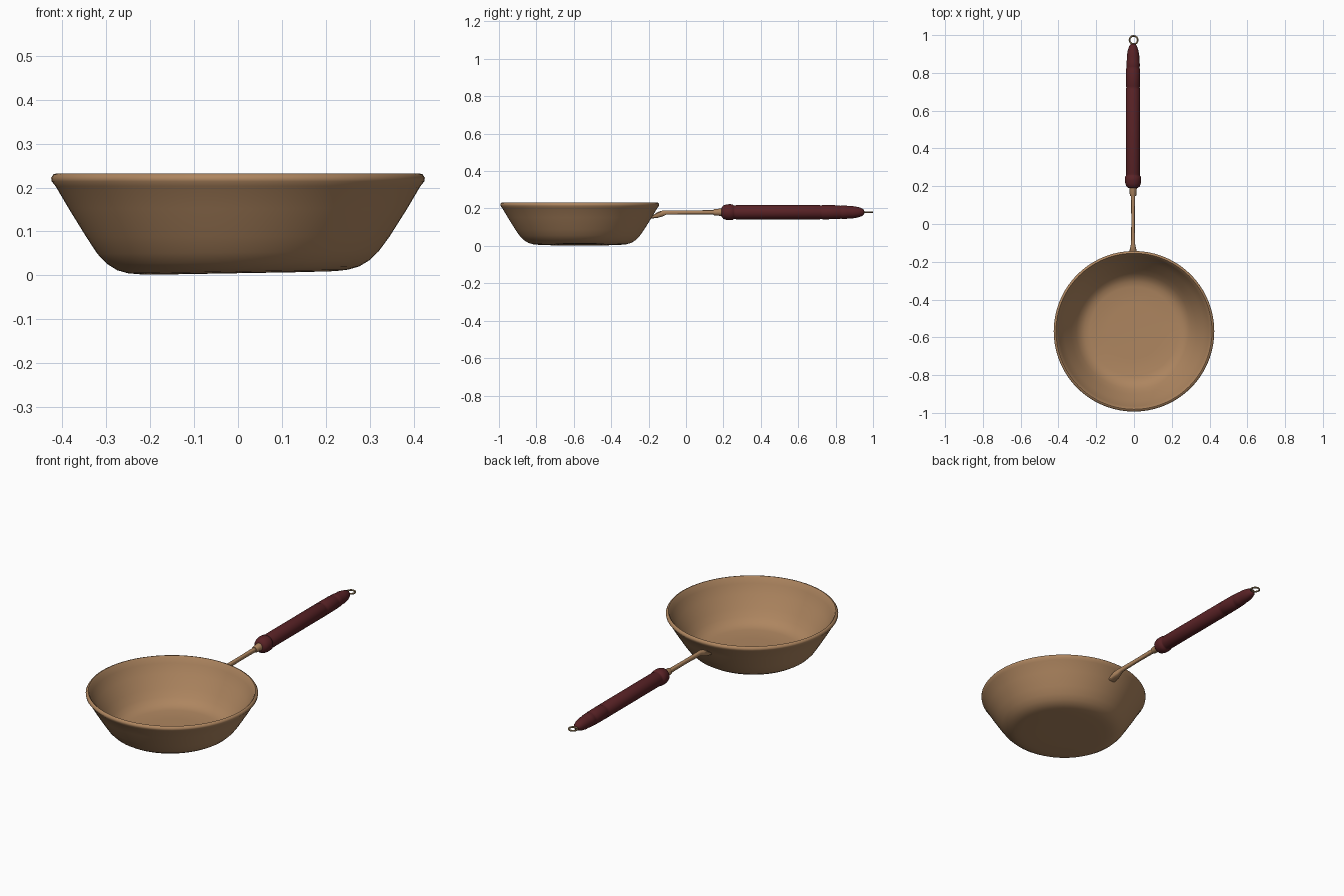
import bpy, bmesh, math
from mathutils import Matrix, Vector

cube = bpy.data.objects.get("Cube")
if cube:
    bpy.data.objects.remove(cube, do_unlink=True)


def material(name, rgb):
    m = bpy.data.materials.new(name)
    m.use_nodes = True
    color = (*rgb, 1)
    m.diffuse_color = color
    m.node_tree.nodes["Principled BSDF"].inputs["Base Color"].default_value = color
    return m


copper = material("copper", (0.42, 0.235, 0.115))
wood = material("dark red wood", (0.10, 0.016, 0.019))
brass = material("dull brass", (0.25, 0.17, 0.085))


def finish(name, bm, mat, angle=40):
    bmesh.ops.recalc_face_normals(bm, faces=bm.faces)
    mesh = bpy.data.meshes.new(name)
    bm.to_mesh(mesh)
    bm.free()
    mesh.materials.append(mat)
    obj = bpy.data.objects.new(name, mesh)
    bpy.context.collection.objects.link(obj)
    bpy.ops.object.select_all(action="DESELECT")
    obj.select_set(True)
    bpy.context.view_layer.objects.active = obj
    bpy.ops.object.shade_smooth_by_angle(angle=math.radians(angle))
    return obj


def lathe(profile, steps):
    """Spin (radius, height) points around z."""
    bm = bmesh.new()
    verts = [bm.verts.new((r, 0, h)) for r, h in profile]
    edges = [bm.edges.new(pair) for pair in zip(verts, verts[1:])]
    bmesh.ops.spin(bm, geom=verts + edges, cent=(0, 0, 0), axis=(0, 0, 1),
                   angle=math.tau, steps=steps, use_duplicate=False)
    bmesh.ops.remove_doubles(bm, verts=bm.verts, dist=0.0002)
    return bm


AXIS_X, AXIS_Z = -0.005, 0.18
along_y = Matrix.Translation((AXIS_X, 0, AXIS_Z)) @ Matrix.Rotation(-math.pi / 2, 4, "X")

# Bowl: closed shell with a rolled lip and a slightly warped base
outer = [(0, 0.005), (0.14, 0.005), (0.22, 0.006), (0.25, 0.009), (0.275, 0.016),
         (0.298, 0.03), (0.32, 0.052), (0.345, 0.088), (0.385, 0.152), (0.415, 0.203)]
lip = [(0.424, 0.214), (0.425, 0.222), (0.42, 0.23), (0.413, 0.232), (0.407, 0.226)]
inner = [(0.397, 0.198), (0.37, 0.152), (0.332, 0.092), (0.306, 0.057), (0.285, 0.036),
         (0.262, 0.024), (0.235, 0.018), (0.14, 0.016), (0, 0.016)]
bm = lathe(outer + lip + inner, 72)
for v in bm.verts:
    v.co.z += 0.018 * v.co.x * max(0, 1 - v.co.z / 0.1)
bm.transform(Matrix.Translation((0, -0.568, 0)))
finish("pan_bowl", bm, copper, 60)

# Wooden grip: turned profile with end bulb and grooves
grip = [(0, 0.188), (0.025, 0.19), (0.036, 0.2), (0.041, 0.215), (0.043, 0.232),
        (0.042, 0.25), (0.037, 0.255), (0.036, 0.262), (0.038, 0.27), (0.038, 0.45),
        (0.038, 0.715), (0.035, 0.722), (0.038, 0.73), (0.037, 0.82), (0.034, 0.827),
        (0.036, 0.835), (0.035, 0.86), (0.033, 0.868), (0.033, 0.89), (0.028, 0.92),
        (0.02, 0.943), (0.012, 0.952), (0, 0.954)]
bm = lathe(grip, 32)
bm.transform(along_y)
finish("wooden_grip", bm, wood, 50)

# Ferrule between shaft and grip
bm = lathe([(0, 0.147), (0.015, 0.147), (0.017, 0.152), (0.02, 0.192), (0, 0.192)], 24)
bm.transform(along_y)
finish("ferrule", bm, copper)

# Shaft: sections (y, half width, z low, z high) flaring down onto the bowl wall
sections = [(-0.188, 0.021, 0.146, 0.156), (-0.15, 0.021, 0.15, 0.182),
            (-0.125, 0.015, 0.158, 0.189), (-0.105, 0.011, 0.167, 0.19),
            (0.02, 0.009, 0.169, 0.19), (0.15, 0.011, 0.169, 0.191)]
bm = bmesh.new()
rings = []
for y, half, low, high in sections:
    ring = []
    for i in range(12):
        a = math.tau * i / 12
        cx, cz = [math.copysign(abs(t) ** 0.6, t) for t in (math.cos(a), math.sin(a))]
        ring.append(bm.verts.new((AXIS_X + half * cx, y,
                                  (low + high) / 2 + (high - low) / 2 * cz)))
    rings.append(ring)
for a, b in zip(rings, rings[1:]):
    for i in range(12):
        j = (i + 1) % 12
        bm.faces.new((a[i], a[j], b[j], b[i]))
bm.faces.new(rings[0])
bm.faces.new(rings[-1])
finish("handle_shaft", bm, copper)

# Hanging ring lying flat at the tip
tube = [(0.0215 + 0.0045 * math.cos(math.tau * i / 10),
         0.0045 * math.sin(math.tau * i / 10)) for i in range(11)]
bm = lathe(tube, 32)
bm.transform(Matrix.Translation(Vector((AXIS_X + 0.003, 0.974, AXIS_Z))))
finish("hanging_ring", bm, brass, 60)
